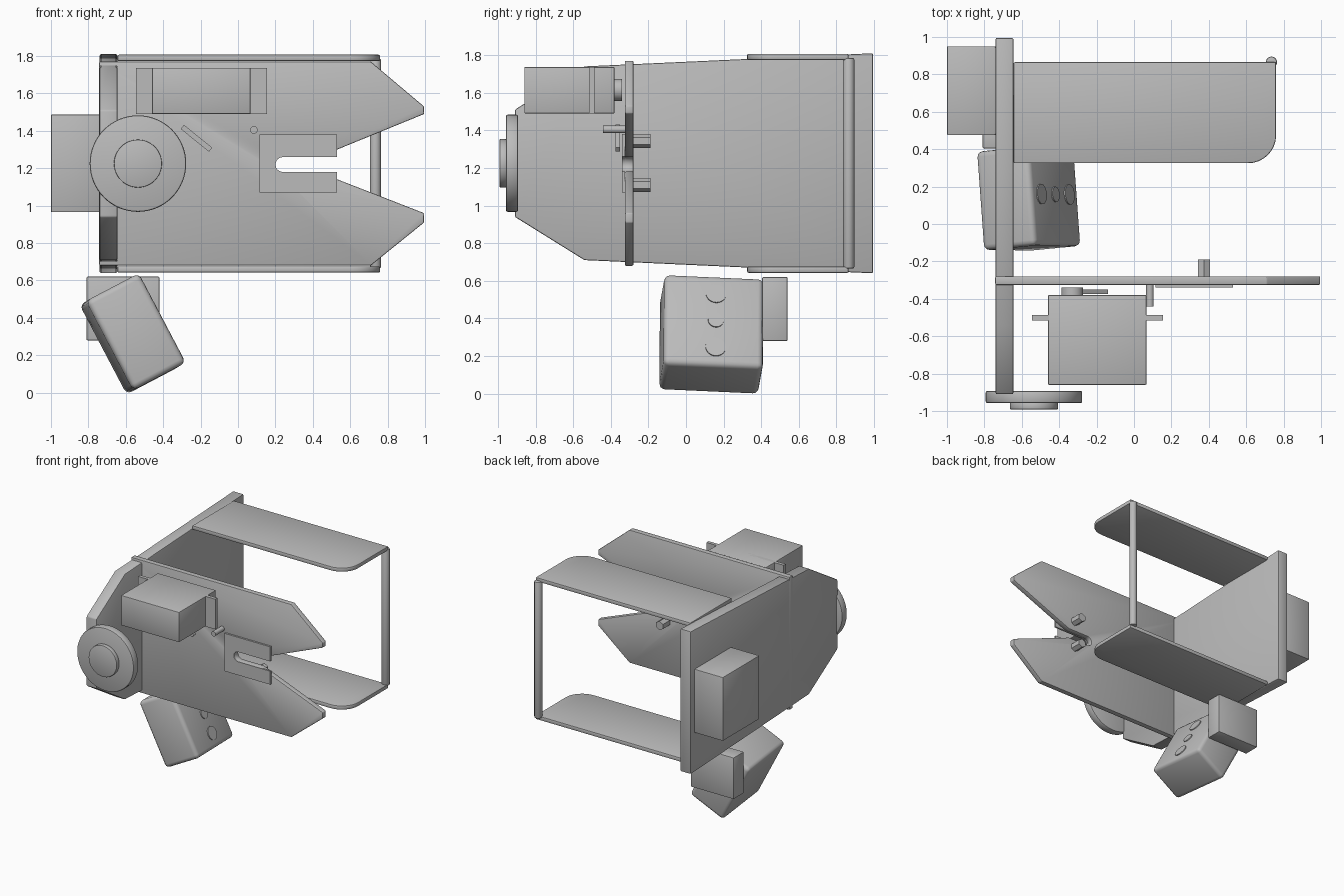
import bpy, bmesh, math
from mathutils import Vector, Matrix

if "Cube" in bpy.data.objects:
    bpy.data.objects.remove(bpy.data.objects["Cube"])

grey = bpy.data.materials.new("plain grey")
grey.diffuse_color = (0.5, 0.5, 0.5, 1)
grey.use_nodes = True
grey.node_tree.nodes["Principled BSDF"].inputs["Base Color"].default_value = grey.diffuse_color


def finish(name, bm, bevel=0.0, segments=2, matrix=None):
    """Round the sharp edges, then make a shaded object."""
    bmesh.ops.recalc_face_normals(bm, faces=bm.faces[:])
    if bevel:
        sharp = [e for e in bm.edges if e.calc_face_angle(0) > math.radians(30)]
        bmesh.ops.bevel(bm, geom=sharp, offset=bevel, segments=segments,
                        profile=0.5, affect='EDGES', clamp_overlap=True)
    if matrix:
        bm.transform(matrix)
    mesh = bpy.data.meshes.new(name)
    bm.to_mesh(mesh)
    bm.free()
    mesh.materials.append(grey)
    ob = bpy.data.objects.new(name, mesh)
    bpy.context.collection.objects.link(ob)
    bpy.ops.object.select_all(action='DESELECT')
    ob.select_set(True)
    bpy.context.view_layer.objects.active = ob
    bpy.ops.object.shade_smooth_by_angle(angle=math.radians(35))
    return ob


def prism(name, outline, axis, a, b, bevel=0.0):
    """Extrude a flat outline along one axis from a to b."""
    place = {'X': lambda p: (a, p[0], p[1]),
             'Y': lambda p: (p[0], a, p[1]),
             'Z': lambda p: (p[0], p[1], a)}[axis]
    bm = bmesh.new()
    face = bm.faces.new([bm.verts.new(place(p)) for p in outline])
    out = bmesh.ops.extrude_face_region(bm, geom=[face])
    step = Vector([(b - a) if axis == k else 0 for k in 'XYZ'])
    verts = [v for v in out['geom'] if isinstance(v, bmesh.types.BMVert)]
    bmesh.ops.translate(bm, verts=verts, vec=step)
    return finish(name, bm, bevel)


def box(name, x, y, z, bevel=0.0, segments=2, matrix=None):
    bm = bmesh.new()
    bmesh.ops.create_cube(bm, size=1)
    for v in bm.verts:
        v.co = Vector([r[0] + (c + 0.5) * (r[1] - r[0]) for c, r in zip(v.co, (x, y, z))])
    return finish(name, bm, bevel, segments, matrix)


def disc(name, centre, radius, depth, axis, bevel=0.0, sides=48, matrix=None):
    bm = bmesh.new()
    bmesh.ops.create_cone(bm, cap_ends=True, segments=sides, radius1=radius,
                          radius2=radius, depth=depth)
    turn = {'X': Matrix.Rotation(math.pi / 2, 4, 'Y'),
            'Y': Matrix.Rotation(math.pi / 2, 4, 'X'),
            'Z': Matrix.Identity(4)}[axis]
    bm.transform(Matrix.Translation(centre) @ turn)
    return finish(name, bm, bevel, 2, matrix)


def arc(cx, cz, r, start, end, n=8):
    return [(cx + r * math.cos(math.radians(start + (end - start) * i / n)),
             cz + r * math.sin(math.radians(start + (end - start) * i / n)))
            for i in range(n + 1)]


# Side plate with tapered nose
prism("side_plate", [(-0.91, 1.51), (-0.91, 0.94), (-0.54, 0.71), (0.995, 0.64),
                     (0.995, 1.81), (-0.54, 1.74)], 'X', -0.74, -0.645, 0.008)

# Front plate with forked mouth and a round-ended slot
slot = arc(0.24, 1.22, 0.04, 270, 90)
prism("front_plate", [(-0.742, 0.68), (0.71, 0.68), (0.995, 0.91), (0.995, 0.96),
                      (0.43, 1.18)] + slot +
      [(0.43, 1.26), (0.53, 1.30), (0.995, 1.49), (0.995, 1.53),
       (0.71, 1.77), (-0.742, 1.77)], 'Y', -0.325, -0.28, 0.006)

# Slotted guard on the front plate
prism("slot_guard", [(0.115, 1.07), (0.53, 1.07), (0.53, 1.18)] + slot +
      [(0.53, 1.26), (0.53, 1.38), (0.115, 1.38)], 'Y', -0.34, -0.325)

# Top and bottom shelves, joined by a post
shelf = [(-0.645, 0.865), (-0.645, 0.325)] + arc(0.61, 0.475, 0.15, 270, 360) + [(0.76, 0.865)]
for name, z in (("bottom_shelf", 0.642), ("top_shelf", 1.773)):
    prism(name, shelf, 'Z', z, z + 0.034, 0.008)
disc("corner_post", (0.735, 0.865, 1.225), 0.03, 1.12, 'Z', 0.008, 24)

# Box on the outside of the side plate
box("outer_box", (-1.0, -0.74), (0.475, 0.95), (0.965, 1.487), 0.006)

# Motor with mounting flange, output shaft and lever
box("motor_body", (-0.46, 0.067), (-0.86, -0.38), (1.49, 1.737), 0.006)
box("motor_flange", (-0.545, 0.155), (-0.515, -0.487), (1.49, 1.737))
disc("motor_shaft", (-0.33, -0.36, 1.615), 0.058, 0.04, 'Y', 0, 32)
tilt = Matrix.Translation((-0.222, -0.363, 1.36)) @ Matrix.Rotation(math.radians(39), 4, 'Y')
box("lever", (-0.097, 0.097), (-0.012, 0.012), (-0.014, 0.014), matrix=tilt)
disc("stop_pin", (0.085, -0.383, 1.405), 0.02, 0.115, 'Y', 0, 24)

# Wheel and hub on the nose
disc("wheel", (-0.535, -0.925, 1.225), 0.258, 0.066, 'Y', 0.01, 64)
disc("wheel_hub", (-0.535, -0.973, 1.225), 0.128, 0.036, 'Y', 0.004, 48)

# Hexagonal studs behind the slot
for name, z in (("upper_stud", 1.343), ("lower_stud", 1.11)):
    disc(name, (0.373, -0.235, z), 0.037, 0.092, 'Y', 0, 6)

# Tilted sensor case with three round windows, hung on a bracket
box("sensor_bracket", (-0.81, -0.42), (0.405, 0.54), (0.28, 0.62), 0.006)
y_axis = Vector((-0.072, 0.996, -0.045)).normalized()
z_axis = Vector((-0.465, 0, 0.885))
z_axis = (z_axis - y_axis * z_axis.dot(y_axis)).normalized()
x_axis = y_axis.cross(z_axis)
case = Matrix.Translation((-0.563, 0.135, 0.315)) @ \
    Matrix((x_axis, y_axis, z_axis)).transposed().to_4x4()
box("sensor_case", (-0.16, 0.16), (-0.265, 0.265), (-0.27, 0.27), 0.03, 3, case)
for name, z, r in (("upper_window", 0.16, 0.054), ("middle_window", 0, 0.041),
                   ("lower_window", -0.16, 0.054)):
    disc(name, (0.161, 0.01, z), r, 0.012, 'X', 0, 32, case)
